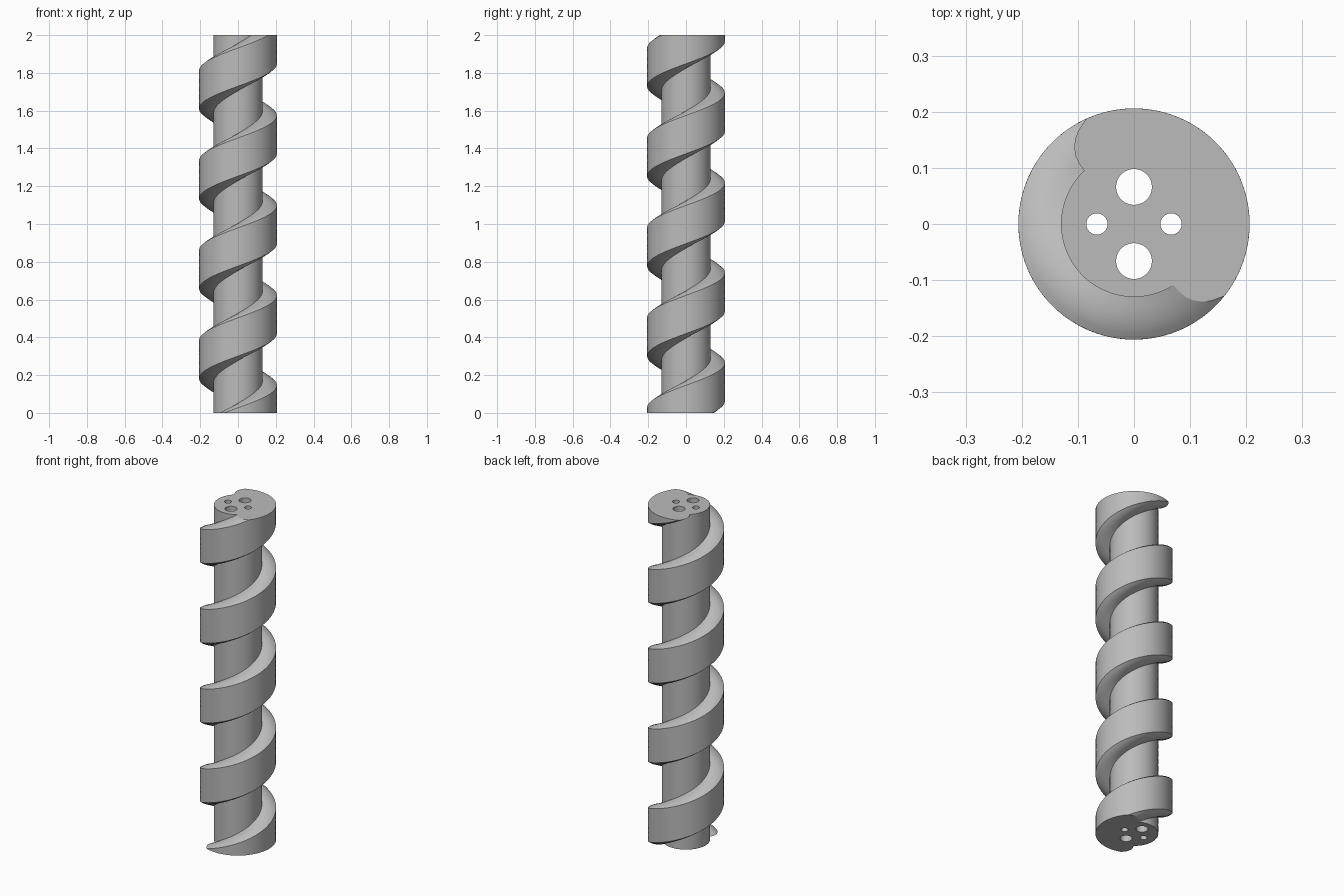
import bpy, bmesh
from math import sin, cos, radians, pi

cube = bpy.data.objects.get("Cube")
if cube:
    bpy.data.objects.remove(cube, do_unlink=True)

HEIGHT, TURNS, STEPS = 2.0, 4.2, 302
CORE_R, THREAD_R = 0.13, 0.206
START = 38 - 360 * TURNS          # thread centre angle at the bottom

# Rounded thread flank: (radius, half angle in degrees), from core to crest
FLANK = [(CORE_R, 95), (0.145, 94.3), (0.16, 92.7), (0.173, 90), (0.184, 86.7),
         (0.194, 82.8), (THREAD_R, 76.5)]
HOLES = [(0, 0.066, 0.032), (0, -0.066, 0.032),
         (0.066, 0, 0.019), (-0.066, 0, 0.019)]

# Cross-section in polar form: crest arc, flank in, core arc, flank out
crest = FLANK[-1][1]
section = [(THREAD_R, -crest + 2 * crest * i / 36) for i in range(37)]
section += [(r, a) for r, a in reversed(FLANK[:-1])]
root = FLANK[0][1]
section += [(CORE_R, root + (360 - 2 * root) * i / 34) for i in range(1, 35)]
section += [(r, -a) for r, a in FLANK[1:-1]]


def ring(bm, points, z):
    return [bm.verts.new((x, y, z)) for x, y in points]


def skin(bm, low, high):
    n = len(low)
    for i in range(n):
        j = (i + 1) % n
        bm.faces.new((low[i], low[j], high[j], high[i]))


def loop_edges(bm, verts):
    return [bm.edges.get((v, verts[i - 1])) for i, v in enumerate(verts)]


bm = bmesh.new()

# Twist the section up the axis to form core and thread together
rings = []
for k in range(STEPS + 1):
    t = k / STEPS
    turn = START + 360 * TURNS * t
    rings.append(ring(bm, [(r * cos(radians(a + turn)), r * sin(radians(a + turn)))
                           for r, a in section], HEIGHT * t))
for low, high in zip(rings, rings[1:]):
    skin(bm, low, high)

# Bores running the full length
bottom, top = loop_edges(bm, rings[0]), loop_edges(bm, rings[-1])
for cx, cy, r in HOLES:
    circle = [(cx + r * cos(2 * pi * i / 32), cy + r * sin(2 * pi * i / 32))
              for i in range(32)]
    low, high = ring(bm, circle, 0), ring(bm, circle, HEIGHT)
    skin(bm, low, high)
    bottom += loop_edges(bm, low)
    top += loop_edges(bm, high)

# Flat end faces around the bores
for edges in (bottom, top):
    bmesh.ops.triangle_fill(bm, use_beauty=True, edges=edges)
bmesh.ops.recalc_face_normals(bm, faces=bm.faces[:])

mesh = bpy.data.meshes.new("screw_shaft")
bm.to_mesh(mesh)
bm.free()
shaft = bpy.data.objects.new("screw_shaft", mesh)
bpy.context.collection.objects.link(shaft)

# Plain grey metal
grey = bpy.data.materials.new("grey_metal")
grey.use_nodes = True
color = (0.5, 0.5, 0.5, 1)
grey.diffuse_color = color
grey.node_tree.nodes["Principled BSDF"].inputs["Base Color"].default_value = color
mesh.materials.append(grey)

bpy.ops.object.select_all(action="DESELECT")
shaft.select_set(True)
bpy.context.view_layer.objects.active = shaft
bpy.ops.object.shade_smooth_by_angle(angle=radians(25))
